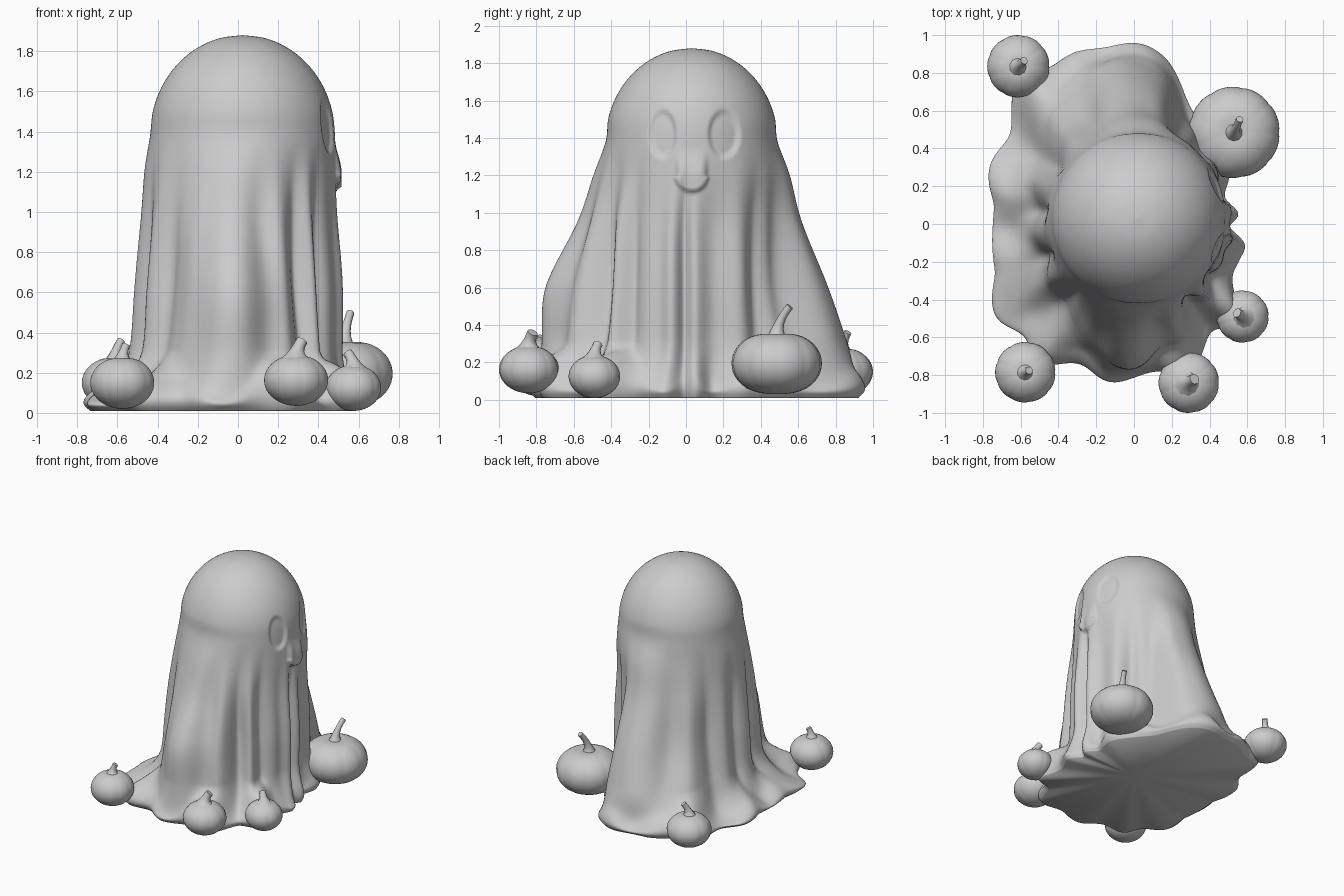
import bpy, bmesh
from math import sin, cos, pi, radians, exp

if "Cube" in bpy.data.objects:
    bpy.data.objects.remove(bpy.data.objects["Cube"])

def smooth(a, b, x):
    t = max(0.0, min(1.0, (x - a) / (b - a)))
    return t * t * (3 - 2 * t)

def spline(a, b, c, d, t):
    return 0.5 * (2 * b + (c - a) * t + (2 * a - 5 * b + 4 * c - d) * t * t + (3 * b - a - 3 * c + d) * t ** 3)

def ring(vals, ang):
    """Radius at an angle, from 12 radii spaced 30 degrees apart."""
    u = (ang / (2 * pi) * 12) % 12
    i = int(u)
    return spline(*[vals[(i + k) % 12] for k in (-1, 0, 1, 2)], u - i)

def grid_object(name, rows, bottom, top):
    """Skin closed rings of points and fan the two ends to a point."""
    bm = bmesh.new()
    vr = [[bm.verts.new(p) for p in row] for row in rows]
    n = len(vr[0])
    lo, hi = bm.verts.new(bottom), bm.verts.new(top)
    for j in range(n):
        k = (j + 1) % n
        for a, b in zip(vr, vr[1:]):
            bm.faces.new((a[j], a[k], b[k], b[j]))
        bm.faces.new((lo, vr[0][k], vr[0][j]))
        bm.faces.new((vr[-1][j], vr[-1][k], hi))
    me = bpy.data.meshes.new(name)
    bm.to_mesh(me)
    bm.free()
    me.polygons.foreach_set("use_smooth", [True] * len(me.polygons))
    ob = bpy.data.objects.new(name, me)
    bpy.context.collection.objects.link(ob)
    return ob

# --- Draped sheet: radii at 0, 30, ... 330 degrees for each height ---
base = [.53, .56, .68, .95, .93, .82, .74, .84, .80, .82, .72, .60]
wall = [.50, .50, .60, .86, .76, .58, .53, .54, .62, .77, .60, .51]
mid = [.50, .50, .54, .76, .62, .52, .50, .51, .56, .75, .55, .50]
chest = [.485, .49, .52, .62, .54, .49, .475, .48, .51, .58, .51, .48]
neck = [.475, .485, .50, .54, .49, .475, .475, .47, .48, .51, .475, .47]
levels = [(.01, [r * .96 for r in base], 0), (.06, base, 0),
          (.15, [w + .4 * (b - w) for w, b in zip(wall, base)], 0),
          (.30, wall, 0), (.60, mid, 0), (.95, chest, 0), (1.2, neck, .015)]
for d in range(0, 90, 15):
    levels.append((1.38 + .5 * sin(radians(d)), [.46 * cos(radians(d))] * 12, .03))
levels.append((1.88, [0] * 12, .03))

# folds: angle, width in degrees, depth
folds = [(-9, 5, .03), (-1, 3.5, -.045), (6, 5, .015), (18, 8, -.025), (34, 7, .025), (48, 6, -.03),
         (66, 7, -.03), (78, 6, .02), (112, 7, -.03), (128, 6, .025), (143, 6, -.03), (158, 7, .025),
         (172, 5, -.03), (186, 7, .02), (200, 5, -.03), (214, 6, .025), (229, 6, -.03), (246, 7, .02),
         (262, 7, .01), (281, 7, -.045), (293, 5, .03), (305, 5, -.05), (315, 4, .03), (325, 4.5, -.035),
         (337, 5, .01)]
# hem mounds gathered under the pumpkins: angle, width, reach, lift
mounds = [(126, 8, .06, .06), (233, 8, .08, .07), (288, 10, .07, .09), (320, 9, .09, .09),
          (350, 6, .04, .0), (47, 9, .04, .10)]

def bell(ang, deg, width):
    diff = (ang - radians(deg) + pi) % (2 * pi) - pi
    return exp(-(diff / radians(width)) ** 2)

def face(y, z):
    """Sunken eyes and a raised mouth on the +x side."""
    out = 0
    for ey, w in ((-.125, .075), (.205, .088)):
        q = ((y - ey) / w) ** 2 + ((z - 1.42) / .135) ** 2
        out -= .018 * (1 - smooth(.5, 1.1, q))
    qy = ((y - .03) / .09) ** 2
    if z < 1.2:
        out += .028 * (1 - smooth(.75, 1.1, qy + ((z - 1.2) / .09) ** 2))
    else:
        out += .028 * (1 - smooth(.3, 1.1, qy)) * (1 - smooth(1.2, 1.36, z))
    return out

N = 256
rows = []
for i in range(len(levels) - 1):
    quad = [levels[max(0, min(len(levels) - 1, i + k))] for k in (-1, 0, 1, 2)]
    steps = 6 if i < 3 else 18 if i < 7 else 8
    for s in range(steps):
        t = s / steps
        z0 = spline(*[q[0] for q in quad], t)
        off = spline(*[q[2] for q in quad], t)
        env = (1 - smooth(.65, 1.4, z0)) * (.5 + .5 * smooth(.05, .4, z0))
        hem = 1 - smooth(.08, .32, z0)
        row = []
        for j in range(N):
            a = 2 * pi * j / N
            r = spline(*[ring(q[1], a) for q in quad], t)
            r += env * sum(amp * bell(a, deg, w) for deg, w, amp in folds)
            r += hem * (.02 * sin(11 * a + 2 * sin(3 * a)) + sum(m[2] * bell(a, m[0], m[1]) for m in mounds))
            lift = .035 * sin(9 * a + 1 + sin(4 * a)) + sum(m[3] * bell(a, m[0], m[1]) for m in mounds)
            z = z0 + hem * smooth(.01, .12, z0) * lift
            if cos(a) > .5 and z > 1.0:
                r += face(r * sin(a) + off, z)
            row.append((r * cos(a) + off * .75, r * sin(a) + off, z))
        rows.append(row)
grid_object("draped_sheet", rows, (0, 0, .015), (.0225, .03, 1.88))

# --- Pumpkins: ribbed squashed balls with a curved stem ---
def pumpkin(name, x, y, r, z0, z1, tip, lean, square=1.0, thick=.17, ribs=9):
    n, h, zc = 72, (z1 - z0) / 2, (z0 + z1) / 2
    rows = []
    for i in range(1, 24):
        p = -pi / 2 + pi * i / 24
        row = []
        for j in range(n):
            a = 2 * pi * j / n
            rib = 1 - .02 * (1 - abs(sin(ribs * a / 2))) ** 2
            c = cos(p) ** square * rib
            dip = .1 * exp(-(c / .25) ** 2) if p > 0 else 0
            row.append((x + r * c * cos(a), y + r * c * sin(a), zc + h * sin(p) * (1 - dip)))
        rows.append(row)
    grid_object(name, rows, (x, y, z0), (x, y, zc + h * .9))
    # stem
    cu = bpy.data.curves.new(name + "_stem", 'CURVE')
    cu.dimensions = '3D'
    cu.bevel_depth = r * thick
    cu.bevel_resolution = 3
    cu.use_fill_caps = True
    sp = cu.splines.new('POLY')
    sp.points.add(6)
    zs = zc + h * .82
    for k, pt in enumerate(sp.points):
        t = k / 6
        pt.co = (x + lean[0] * t ** 2, y + lean[1] * t ** 2, zs + (tip - zs) * t, 1)
        pt.radius = .75 + 1.3 * (1 - t) ** 3
    sp.use_smooth = True
    bpy.context.collection.objects.link(bpy.data.objects.new(name + "_stem", cu))

pumpkin("large_pumpkin", .53, .485, .242, .03, .36, .50, (.03, .07), .8, .11)
pumpkin("back_pumpkin", -.612, .835, .165, .02, .28, .36, (.03, .03))
pumpkin("front_left_pumpkin", -.575, -.785, .16, .02, .28, .34, (.02, .01))
pumpkin("front_right_pumpkin", .29, -.84, .16, .035, .29, .36, (.03, .02), 1, .24)
pumpkin("side_pumpkin", .575, -.49, .138, .01, .24, .30, (-.03, .02), 1, .24)
